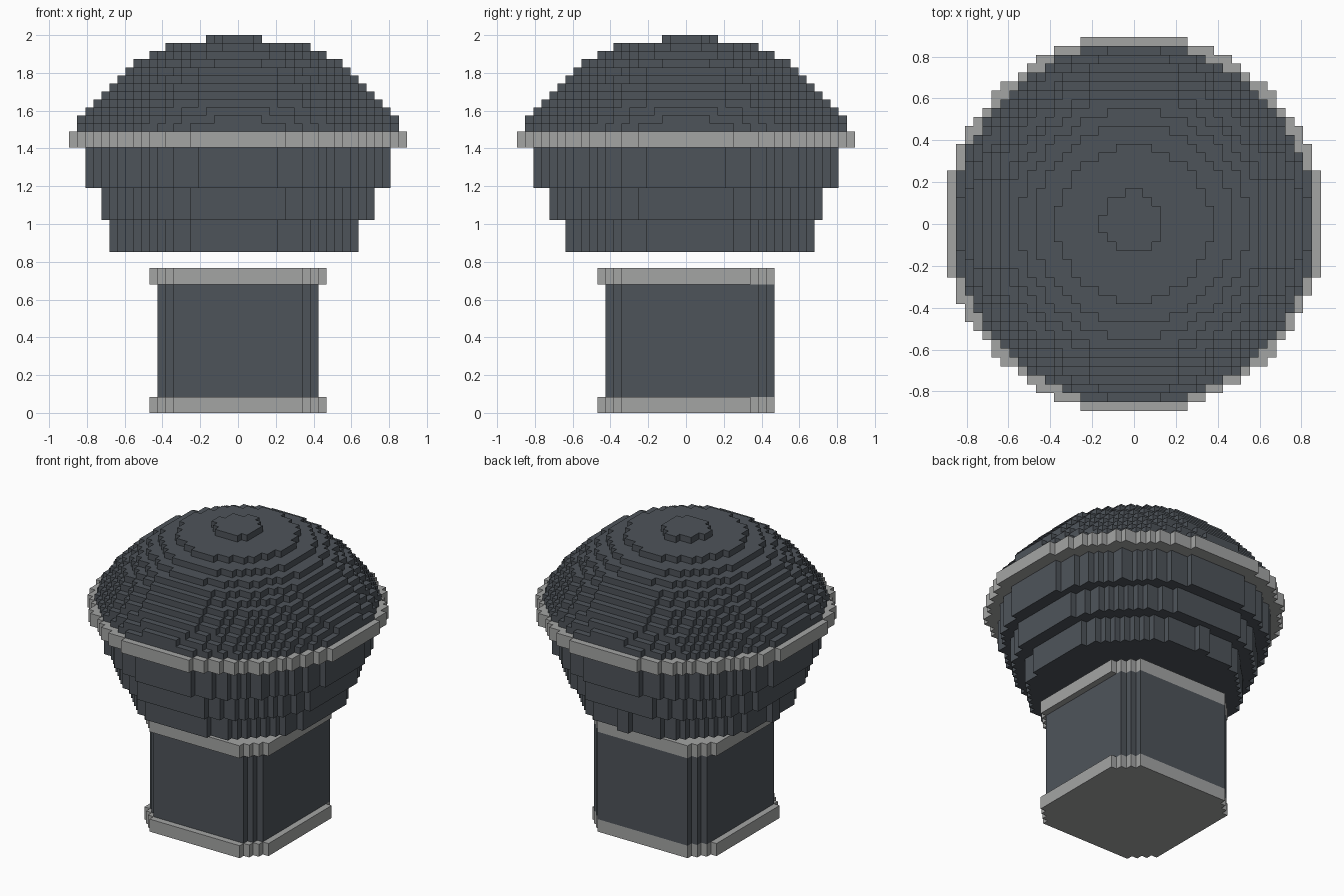
import bpy
import bmesh
from mathutils import Vector

if "Cube" in bpy.data.objects:
    bpy.data.objects.remove(bpy.data.objects["Cube"])

U = 2 / 47      # block size: the model is 47 blocks tall
R = 21          # widest half width in blocks


def material(name, rgb):
    m = bpy.data.materials.new(name)
    m.diffuse_color = (*rgb, 1)
    m.use_nodes = True
    m.node_tree.nodes["Principled BSDF"].inputs["Base Color"].default_value = m.diffuse_color
    return m


slate = material("dark_slate", (0.076, 0.088, 0.102))
stone = material("light_grey", (0.37, 0.375, 0.372))

blocks = {}     # (i, j, k) -> part name


def fill(part, k0, k1, inside):
    """Fill layers k0..k1 with every block whose centre passes the test."""
    for i in range(-R, R):
        for j in range(-R, R):
            if inside(i + 0.5, j + 0.5):
                for k in range(k0, k1):
                    blocks[i, j, k] = part


def disc(r2):
    # a tiny shift decides the blocks lying exactly on the circle
    return lambda x, y: (x + 0.01) ** 2 + (y - 0.01) ** 2 <= r2


def plinth(x, y):
    # square with stepped corners
    return max(abs(x), abs(y)) < 11 and abs(x) + abs(y) <= 18


def shaft(x, y):
    # one block smaller on three sides, flush at the back
    return abs(x) < 10 and -10 < y < 11 and abs(x) + abs(y) <= (18 if y > 8 else 17)


# Pedestal
fill("base_band", 0, 2, plinth)
fill("pedestal", 2, 16, shaft)
fill("pedestal_band", 16, 18, plinth)

# Widening cup, floating above the pedestal
fill("cup_lower", 20, 24, disc(240.8))
fill("cup_middle", 24, 28, disc(303))
fill("cup_upper", 28, 33, disc(366))
fill("rim_band", 33, 35, disc(452.8))

# Stepped dome, one squared radius per layer
dome = [414, 390, 362, 330, 298, 267, 236, 204, 166, 124, 76, 12.5]
for n, r2 in enumerate(dome):
    fill("dome", 35 + n, 36 + n, disc(r2))


def build(part, mat):
    """Make the exposed block sides of one part and merge flat areas."""
    bm = bmesh.new()
    verts = {}

    def vert(p):
        if p not in verts:
            verts[p] = bm.verts.new(Vector(p) * U)
        return verts[p]

    for cell, name in blocks.items():
        if name != part:
            continue
        for axis in range(3):
            a, b = (axis + 1) % 3, (axis + 2) % 3
            for side in (0, 1):
                near = list(cell)
                near[axis] += 2 * side - 1
                if tuple(near) in blocks:
                    continue
                loop = []
                for da, db in ((0, 0), (1, 0), (1, 1), (0, 1)):
                    p = list(cell)
                    p[axis] += side
                    p[a] += da
                    p[b] += db
                    loop.append(vert(tuple(p)))
                bm.faces.new(loop if side else loop[::-1])
    bmesh.ops.dissolve_limit(bm, angle_limit=0.02, verts=bm.verts[:],
                             edges=bm.edges[:])
    mesh = bpy.data.meshes.new(part)
    bm.to_mesh(mesh)
    bm.free()
    mesh.materials.append(mat)
    bpy.context.collection.objects.link(bpy.data.objects.new(part, mesh))


for part in dict.fromkeys(blocks.values()):
    build(part, stone if part.endswith("band") else slate)
